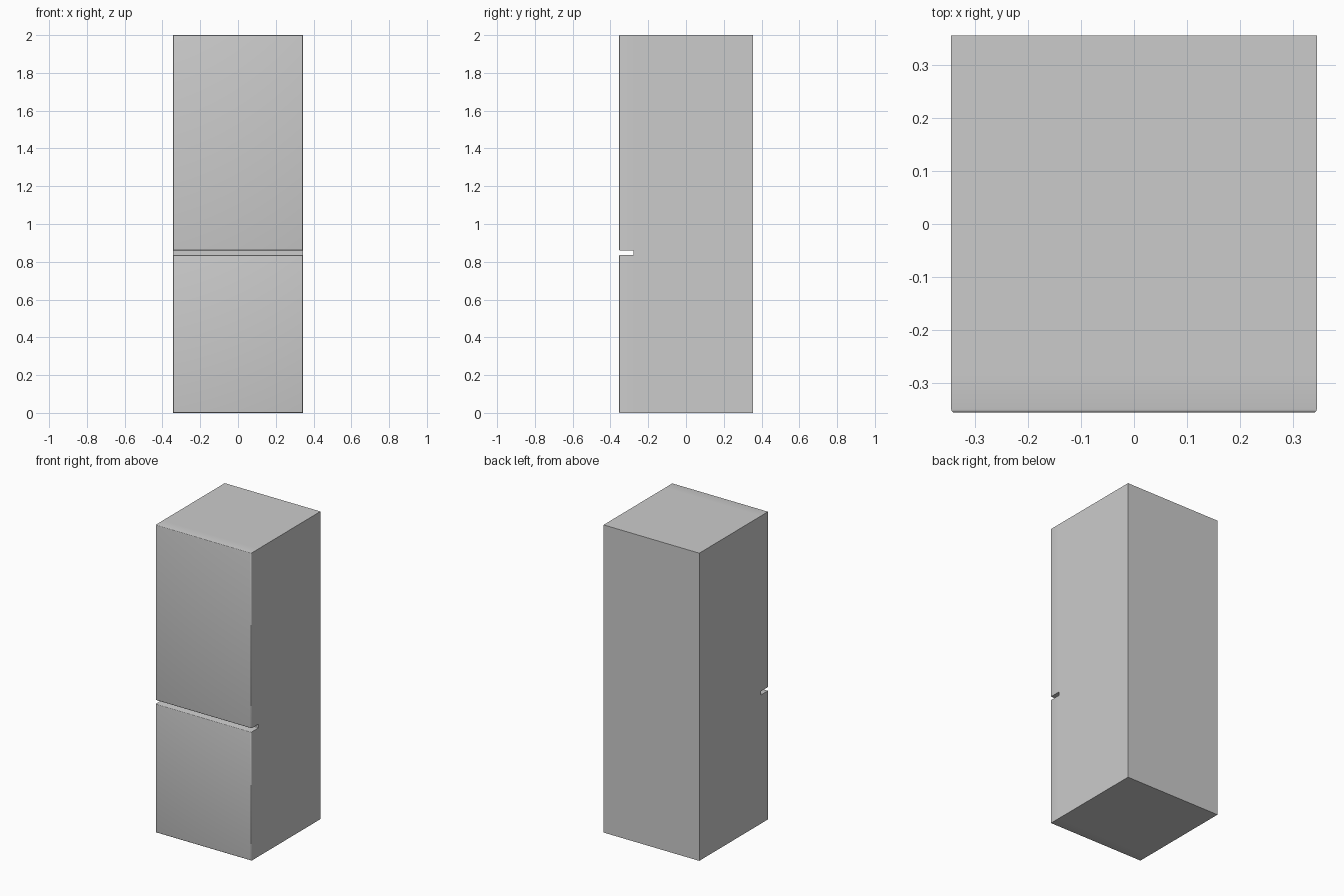
import bpy, bmesh

if "Cube" in bpy.data.objects:
    bpy.data.objects.remove(bpy.data.objects["Cube"])

W = 0.344          # half width
BACK, SEAM, FRONT = 0.355, -0.279, -0.355


def box(name, y0, y1, z0, z1, round_front=0.0):
    bm = bmesh.new()
    bmesh.ops.create_cube(bm, size=1)
    for v in bm.verts:
        v.co.x *= 2 * W
        v.co.y = y0 if v.co.y < 0 else y1
        v.co.z = z0 if v.co.z < 0 else z1
    if round_front:
        edges = [e for e in bm.edges if all(abs(v.co.y - y0) < 1e-5 for v in e.verts)]
        bmesh.ops.bevel(bm, geom=edges, offset=round_front, segments=3,
                        profile=0.5, affect='EDGES')
    me = bpy.data.meshes.new(name)
    bm.to_mesh(me)
    bm.free()
    ob = bpy.data.objects.new(name, me)
    bpy.context.collection.objects.link(ob)
    return ob


# Cabinet behind the doors
box("cabinet", SEAM, BACK, 0.0, 2.0)

# Two doors with softened front edges and an open grip gap between them
doors = [box("freezer_door", FRONT, SEAM, 0.0, 0.836, 0.006),
         box("fridge_door", FRONT, SEAM, 0.86, 2.0, 0.006)]

for ob in doors:
    bpy.ops.object.select_all(action='DESELECT')
    ob.select_set(True)
    bpy.context.view_layer.objects.active = ob
    bpy.ops.object.shade_smooth_by_angle(angle=0.7)
